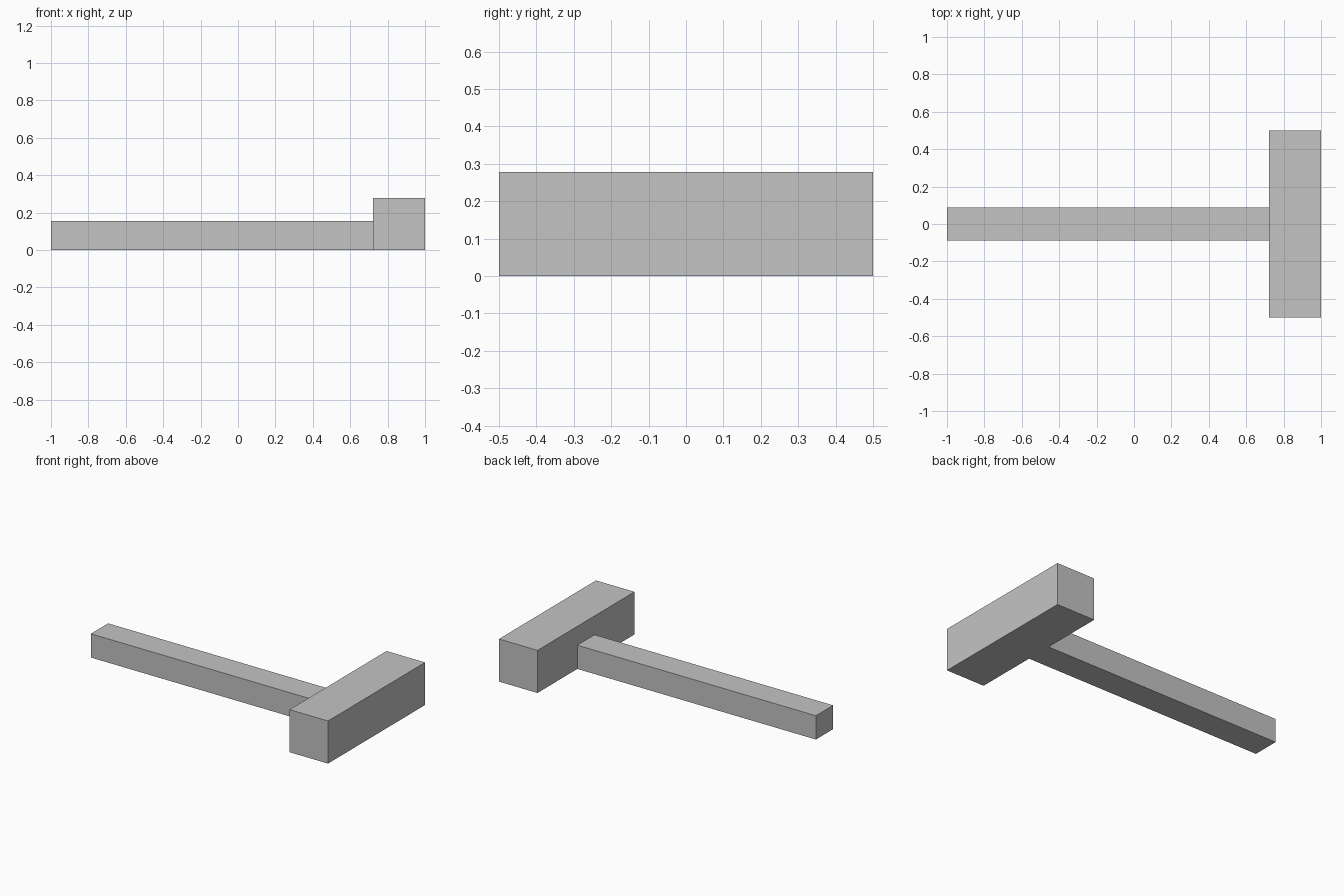
import bpy
import bmesh

cube = bpy.data.objects.get("Cube")
if cube:
    bpy.data.objects.remove(cube, do_unlink=True)

# Single plain grey
grey = bpy.data.materials.new("plain grey")
grey.use_nodes = True
colour = (0.55, 0.55, 0.55, 1)
grey.diffuse_color = colour
grey.node_tree.nodes["Principled BSDF"].inputs["Base Color"].default_value = colour

# Main dimensions
HEAD_START, HEAD_HEIGHT, HEAD_HALF = 0.722, 0.278, 0.5
HANDLE_HEIGHT, HANDLE_HALF = 0.155, 0.089


def block(name, x0, x1, half_width, height):
    """Box resting on the ground, centred on y."""
    bm = bmesh.new()
    bmesh.ops.create_cube(bm, size=1)
    bmesh.ops.scale(bm, vec=(x1 - x0, 2 * half_width, height), verts=bm.verts)
    bmesh.ops.translate(bm, vec=((x0 + x1) / 2, 0, height / 2), verts=bm.verts)
    mesh = bpy.data.meshes.new(name)
    bm.to_mesh(mesh)
    bm.free()
    mesh.materials.append(grey)
    obj = bpy.data.objects.new(name, mesh)
    bpy.context.collection.objects.link(obj)
    return obj


# Mallet head and its handle, flush along the bottom
block("head", HEAD_START, 1, HEAD_HALF, HEAD_HEIGHT)
block("handle", -1, HEAD_START, HANDLE_HALF, HANDLE_HEIGHT)
